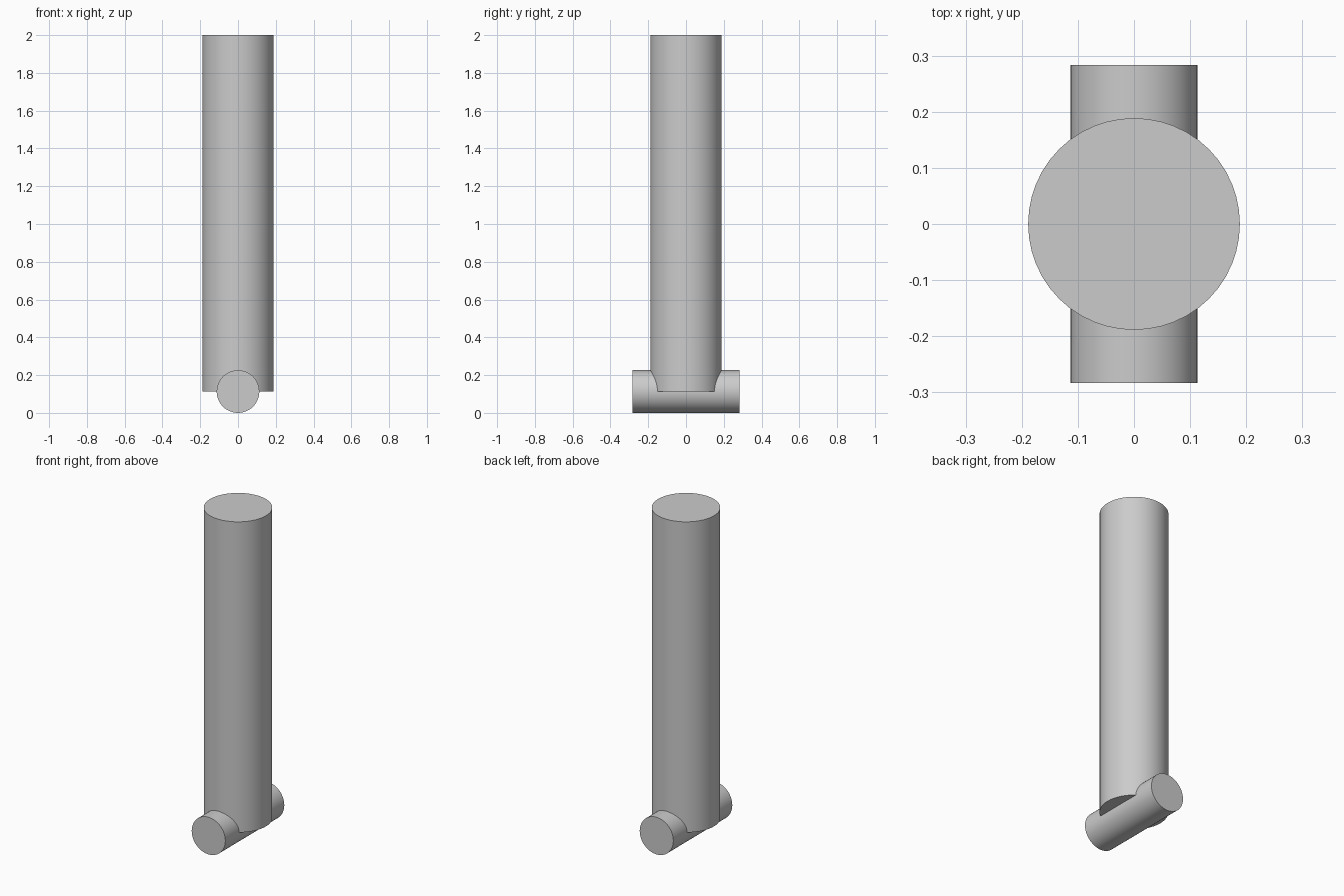
import bpy
import math

cube = bpy.data.objects.get("Cube")
if cube:
    bpy.data.objects.remove(cube, do_unlink=True)

grey = bpy.data.materials.new("plain grey")
grey.use_nodes = True
colour = (0.6, 0.6, 0.6, 1)
grey.diffuse_color = colour
grey.node_tree.nodes["Principled BSDF"].inputs["Base Color"].default_value = colour


def rod(name, radius, length, location, tilt=0):
    bpy.ops.mesh.primitive_cylinder_add(
        vertices=48, radius=radius, depth=length,
        location=location, rotation=(tilt, 0, 0))
    part = bpy.context.object
    part.name = name
    part.data.materials.append(grey)
    bpy.ops.object.shade_smooth_by_angle(angle=math.radians(30))
    return part


pin_radius = 0.113
top = 2.0

# Upright post, its flat base resting at the centre line of the pin
rod("post", 0.1887, top - pin_radius, (0, 0, (top + pin_radius) / 2))

# Cross pin running front to back through the foot of the post
rod("cross_pin", pin_radius, 0.566, (0, 0, pin_radius), math.pi / 2)
